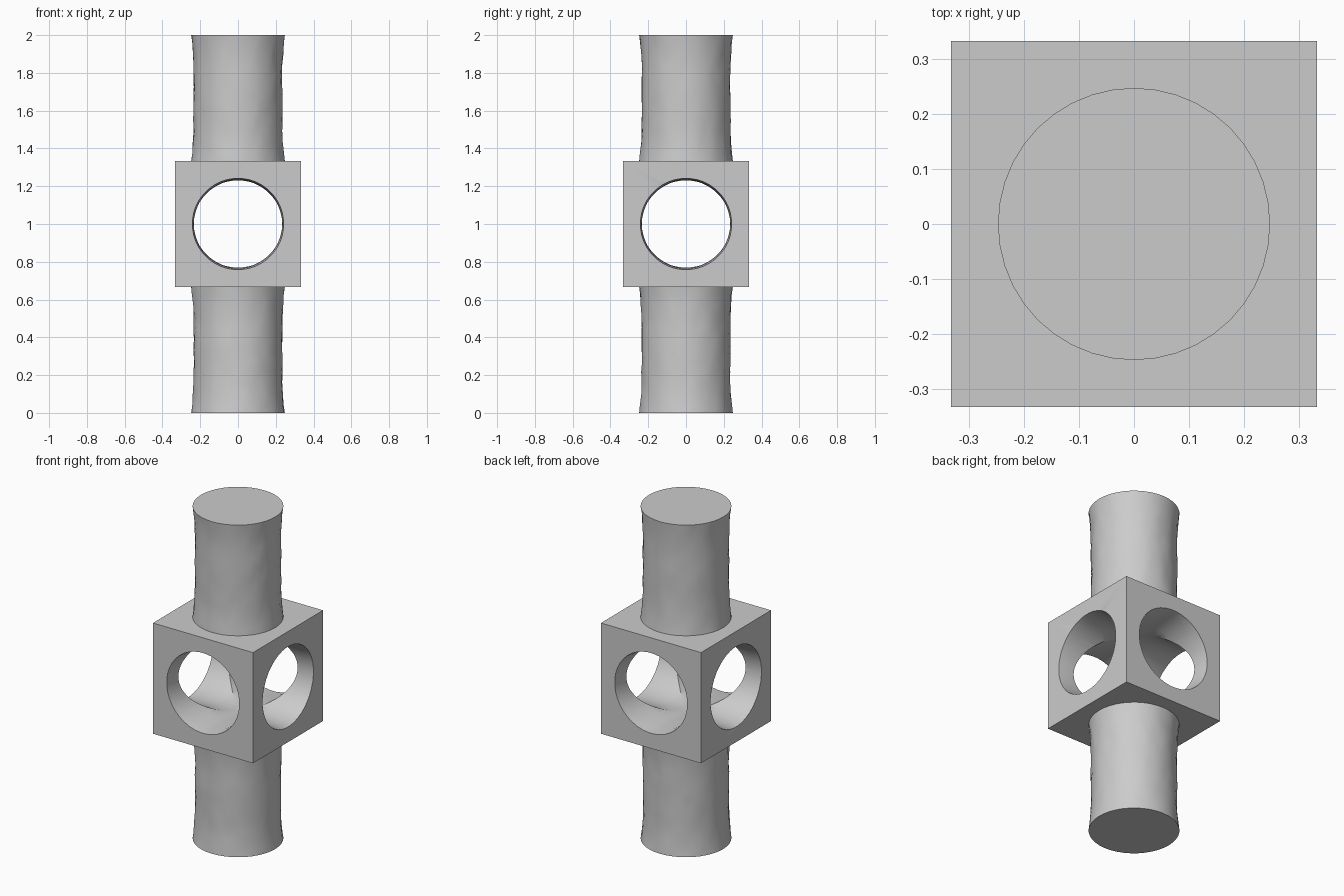
import bpy, bmesh, math, random
from mathutils import Matrix

if "Cube" in bpy.data.objects:
    bpy.data.objects.remove(bpy.data.objects["Cube"], do_unlink=True)
random.seed(4)

HALF = 1 / 3          # half side of the central block
SEGS = 40

grey = bpy.data.materials.new("plain grey")
grey.use_nodes = True
grey.diffuse_color = (0.6, 0.6, 0.6, 1)
grey.node_tree.nodes["Principled BSDF"].inputs["Base Color"].default_value = (0.6, 0.6, 0.6, 1)


def make_object(name, bm):
    bmesh.ops.recalc_face_normals(bm, faces=bm.faces)
    mesh = bpy.data.meshes.new(name)
    bm.to_mesh(mesh)
    bm.free()
    mesh.materials.append(grey)
    obj = bpy.data.objects.new(name, mesh)
    bpy.context.collection.objects.link(obj)
    return obj


def turned(name, profile, matrix=Matrix(), jitter=0.0):
    """Capped round bar from (radius, z) pairs, with a slightly uneven surface."""
    bm = bmesh.new()
    rings = []
    for i, (r, z) in enumerate(profile):
        ring = []
        for k in range(SEGS):
            a = 2 * math.pi * (k + 0.5 * (i % 2)) / SEGS
            inner = 0 < i < len(profile) - 1
            rr = r + (random.uniform(-jitter, jitter) if inner else 0)
            ring.append(bm.verts.new((rr * math.cos(a), rr * math.sin(a), z)))
        rings.append(ring)
    for i, (lo, hi) in enumerate(zip(rings, rings[1:])):
        for k in range(SEGS):
            n = (k + 1) % SEGS
            if i % 2 == 0:
                tris = (lo[k], lo[n], hi[k]), (lo[n], hi[n], hi[k])
            else:
                tris = (lo[k], lo[n], hi[n]), (lo[k], hi[n], hi[k])
            for t in tris:
                bm.faces.new(t)
    bm.faces.new(rings[0][::-1])
    bm.faces.new(rings[-1])
    bm.transform(matrix)
    return make_object(name, bm)


def smooth(obj):
    bpy.ops.object.select_all(action="DESELECT")
    obj.select_set(True)
    bpy.context.view_layer.objects.active = obj
    bpy.ops.object.shade_smooth_by_angle(angle=math.radians(35))


# Central block
bm = bmesh.new()
bmesh.ops.create_cube(bm, size=2 * HALF, matrix=Matrix.Translation((0, 0, 1)))
block = make_object("centre_block", bm)

# Two crossing round holes, a little wider at their mouths
hole = [(0.247, -0.36), (0.242, -HALF), (0.235, -0.28), (0.232, -0.15), (0.231, 0),
        (0.232, 0.15), (0.235, 0.28), (0.242, HALF), (0.247, 0.36)]
for axis in "XY":
    matrix = Matrix.Translation((0, 0, 1)) @ Matrix.Rotation(math.pi / 2, 4, axis)
    cutter = turned("hole_cutter", hole, matrix)
    mod = block.modifiers.new("hole", "BOOLEAN")
    mod.operation, mod.solver, mod.object = "DIFFERENCE", "EXACT", cutter
    bpy.ops.object.select_all(action="DESELECT")
    bpy.context.view_layer.objects.active = block
    bpy.ops.object.modifier_apply(modifier=mod.name)
    bpy.data.objects.remove(cutter, do_unlink=True)
smooth(block)

# Upper and lower shafts, waisted between flared ends
flare = [(0.248, 0), (0.243, 0.04), (0.238, 0.1)]
length = 1 - HALF
shaft = flare + [(0.235, 0.1 + (length - 0.2) * i / 8) for i in range(1, 8)]
shaft += [(r, length - d) for r, d in reversed(flare)]
for name, base in (("lower_shaft", 0), ("upper_shaft", 1 + HALF)):
    smooth(turned(name, shaft, Matrix.Translation((0, 0, base)), jitter=0.0025))
